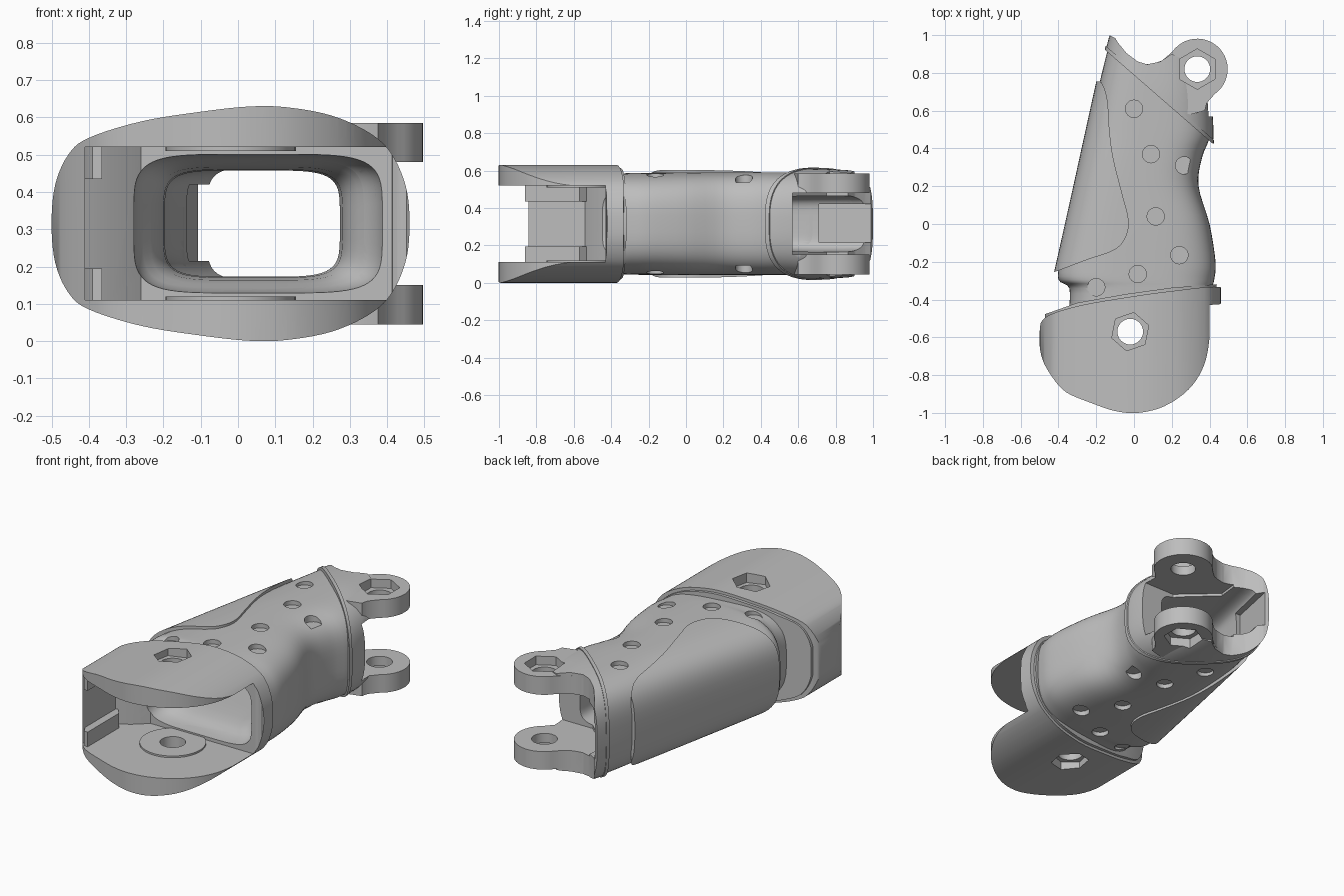
import bpy, bmesh, math
from mathutils import Vector

if "Cube" in bpy.data.objects:
    bpy.data.objects.remove(bpy.data.objects["Cube"], do_unlink=True)

MID = 0.315
grey = bpy.data.materials.new("plain_grey")
grey.use_nodes = True
grey.diffuse_color = (0.51, 0.51, 0.51, 1)
grey.node_tree.nodes["Principled BSDF"].inputs["Base Color"].default_value = (0.51, 0.51, 0.51, 1)
parts, helpers = [], []


def make(name, rings, keep):
    """Skin a stack of closed rings and cap both ends."""
    bm = bmesh.new()
    loops = [[bm.verts.new(p) for p in ring] for ring in rings]
    for a, b in zip(loops, loops[1:]):
        for i in range(len(a)):
            j = (i + 1) % len(a)
            bm.faces.new((a[i], a[j], b[j], b[i]))
    bm.faces.new(loops[0][::-1])
    bm.faces.new(loops[-1])
    bmesh.ops.recalc_face_normals(bm, faces=bm.faces)
    mesh = bpy.data.meshes.new(name)
    bm.to_mesh(mesh)
    bm.free()
    obj = bpy.data.objects.new(name, mesh)
    bpy.context.collection.objects.link(obj)
    mesh.materials.append(grey)
    (parts if keep else helpers).append(obj)
    obj.hide_render = not keep
    return obj


def spline(pts, closed, steps=5):
    """Pass a smooth curve through the points."""
    p = [Vector(q) for q in pts]
    n, out = len(p), []
    get = (lambda i: p[i % n]) if closed else (lambda i: p[max(0, min(n - 1, i))])
    for i in range(n if closed else n - 1):
        a, b, c, d = (get(i + k) for k in (-1, 0, 1, 2))
        for s in range(steps):
            t = s / steps
            out.append(b + 0.5 * t * (c - a + t * (2 * a - 5 * b + 4 * c - d + t * (3 * (b - c) + d - a))))
    return out if closed else out + [p[-1]]


def prism(name, pts, lo, hi, smooth=False, keep=False):
    if smooth:
        pts = spline(pts, True)
    return make(name, [[(p[0], p[1], z) for p in pts] for z in (lo, hi)], keep)


def disc(name, x, y, r, lo, hi, n=32, turn=0, keep=False):
    ring = [(x + r * math.cos(turn + math.tau * i / n), y + r * math.sin(turn + math.tau * i / n))
            for i in range(n)]
    return prism(name, ring, lo, hi, keep=keep)


def loft(name, stations, power, grow=0, keep=False):
    """Rounded-box sections along y; each station is y, x min, x max, half height."""
    rings = []
    for y, x0, x1, h in spline([Vector(s) for s in stations], False, 4):
        ring = []
        for i in range(64):
            t = math.tau * (i + 0.5) / 64
            c, s = math.cos(t), math.sin(t)
            u = math.copysign(abs(c) ** (2 / power), c)
            v = math.copysign(abs(s) ** (2 / power), s)
            ring.append(((x0 + x1) / 2 + u * ((x1 - x0) / 2 + grow), y, MID + v * (h + grow)))
        rings.append(ring)
    return make(name, rings, keep)


def apply(obj, tools, op="DIFFERENCE"):
    bpy.context.view_layer.objects.active = obj
    for tool in tools:
        mod = obj.modifiers.new("cut", "BOOLEAN")
        mod.operation, mod.solver, mod.object = op, "EXACT", tool
        bpy.ops.object.modifier_apply(modifier=mod.name)


# Shared hollow: wide front mouth, tapering tunnel, rear slot, pocket in the rear wall
mouth = prism("mouth_cutter", [(-.41, -1.2), (.7, -1.2), (.7, -.43), (-.26, -.43), (-.34, -.5), (-.41, -.54)],
              .11, .52)
tunnel = loft("tunnel_cutter", [(-.5, -.28, .40, .19), (-.37, -.27, .37, .18), (-.2, -.2, .28, .145),
                                (.35, -.2, .28, .145), (.7, -.14, .3, .15), (1.1, -.05, .45, .15)], 5)
slot = prism("slot_cutter", [(.05, 1.2), (0, .75), (.2, .57), (.7, .57), (.7, 1.2)], .15, .48)
pocket = prism("pocket_cutter", [(-.165, .71), (-.095, 1.05), (.1, 1.05), (.1, .71)], .215, .42)
hollow = [mouth, tunnel, slot, pocket]

# Bolt holes with hexagonal seats on both faces
FX, FY, RX, RY = -.02, -.57, .335, .82
front_bolt = [disc("front_bore", FX, FY, .068, -.2, .9)]
rear_bolt = [disc("rear_bore", RX, RY, .068, -.2, .9)]
for lo, hi in ((.575, .9), (-.2, .055)):
    front_bolt.append(disc("front_hex", FX, FY, .103, lo, hi, 6, math.radians(79)))
for lo, hi in ((.535, .9), (-.2, .095)):
    rear_bolt.append(disc("rear_hex", RX, RY, .107, lo, hi, 6, math.pi / 2))

# Front cup with two broad arms and one closed side
upper = [(-.49, .105), (-.455, .185), (-.40, .23), (-.26, .274), (-.1, .3), (.03, .314), (.13, .312),
         (.25, .29), (.35, .245), (.41, .19), (.45, .1)]
outline = spline([(-.5, 0)] + upper + [(.46, 0)] + [(x, -z) for x, z in upper[::-1]], True)


def cup_block(name, y0, y1, inset):
    ring = [(x * (1 - inset), MID + z * (1 - inset)) for x, z in outline]
    return make(name, [[(x, y, z) for x, z in ring] for y in (y0, y1)], True)


edge = [(.46, -.335), (.2, -.355), (-.05, -.39), (-.3, -.435), (-.47, -.495)]
cup_plan = edge + [(-.5, -.58), (-.49, -.70), (-.44, -.8), (-.36, -.89), (-.22, -.95), (-.1, -.99),
                   (.02, -1), (.16, -.965), (.29, -.875), (.37, -.75), (.4, -.6), (.405, -.44), (.46, -.42)]
cup = cup_block("front_cup", -1.1, -.2, 0)
apply(cup, [prism("cup_plan", cup_plan, -.2, .9, True)], "INTERSECT")
apply(cup, hollow[:2] + front_bolt)

lip = cup_block("cup_lip", -.6, -.2, .05)
lip_plan = [(x, y + .018) for x, y in edge] + [(x, y - .03) for x, y in edge[::-1]]
apply(lip, [prism("lip_plan", lip_plan, -.2, .9)], "INTERSECT")
apply(lip, hollow[:2])

for lo, hi in ((.10, .12), (.51, .53)):
    apply(disc("cup_boss", FX, FY, .175, lo, hi, 40, keep=True), front_bolt[:1])
rib_plan = [(-.39, -.855), (-.365, -.86), (-.365, -.57), (-.40, -.53), (-.42, -.53), (-.42, -.8)]
for lo, hi in ((.108, .195), (.435, .522)):
    prism("cup_rib", rib_plan, lo, hi, keep=True)

# Main tubular body with a waisted notch behind the cup, ending at the slanted collar line
body = loft("body", [(-.46, -.345, .41, .268), (-.34, -.343, .415, .27), (-.295, -.40, .425, .272),
                     (-.2, -.392, .432, .273), (0, -.345, .4, .275), (.2, -.30, .342, .275),
                     (.35, -.265, .36, .275), (.5, -.235, .41, .275), (.75, -.182, .40, .275),
                     (1, -.12, .38, .275)], 3.3, keep=True)
apply(body, [prism("body_plan", [(-.7, -.6), (.7, -.6), (.7, .2), (-.3, 1.07), (-.7, 1.07)], -.2, .9)], "INTERSECT")
apply(body, hollow)

# Shallow round dimples, repeated on the underside
for x, y, h in ((0, .61, .25), (.09, .37, .25), (.265, .31, .222), (.115, .04, .25),
                (.24, -.165, .24), (.02, -.265, .247), (-.2, -.335, .235)):
    apply(body, [disc("dimple", x, y, .046, MID + h, .9, 24), disc("dimple", x, y, .046, -.2, MID - h, 24)])

# Raised side panel wrapping over top and bottom
panel = loft("side_panel", [(-.35, -.445, .43, .288), (.05, -.355, .40, .288), (.4, -.278, .38, .286),
                            (.8, -.19, .40, .284)], 3.3, keep=True)
panel_plan = [(-.6, -.31), (-.43, -.257), (-.25, -.19), (-.1, -.135), (-.04, -.06), (-.03, .03), (-.06, .15),
              (-.11, .35), (-.13, .5), (-.14, .65), (-.165, .735), (-.2, .755), (-.4, .75), (-.6, .3)]
apply(panel, [prism("panel_plan", panel_plan, -.2, .9, True)], "INTERSECT")
apply(panel, hollow)

# Rear collar and its slanted ridge
collar_form = [(.3, -.315, .39, .282), (.45, -.278, .42, .29), (.66, -.222, .41, .296),
               (.85, -.17, .38, .288), (1.05, -.116, .35, .275)]
collar = loft("rear_collar", collar_form, 2.9, keep=True)
collar_plan = [(-.2, .962), (.5, .353), (.5, .58), (.39, .6), (.4, .7), (.3, .85), (.2, .9), (.14, .86),
               (.07, .845), (.02, .86), (-.04, .905), (-.085, .96), (-.1, .985), (-.13, 1), (-.2, 1)]
apply(collar, [prism("collar_plan", collar_plan, -.2, .9)], "INTERSECT")
ridge = loft("collar_ridge", collar_form, 2.9, .005, keep=True)
apply(ridge, [prism("ridge_plan", [(-.2, .962), (.5, .353), (.5, .378), (-.2, .987)], -.2, .9)], "INTERSECT")
apply(collar, hollow + rear_bolt)
apply(ridge, hollow)

# Pair of rear ears
arc = [(RX + .161 * math.cos(math.radians(a)), RY + .161 * math.sin(math.radians(a)))
       for a in range(145, -61, -8)]
ear_plan = arc + [(.385, .64), (.375, .6), (.3, .58), (.1, .62), (.05, .845), (.1, .848), (.15, .866)]
for lo, hi in ((.48, .585), (.045, .15)):
    apply(prism("rear_ear", ear_plan, lo, hi, keep=True), rear_bolt)

for obj in helpers:
    bpy.data.objects.remove(obj, do_unlink=True)
bpy.ops.object.select_all(action="DESELECT")
for obj in parts:
    obj.select_set(True)
bpy.context.view_layer.objects.active = parts[0]
bpy.ops.object.shade_smooth_by_angle(angle=math.radians(30))
